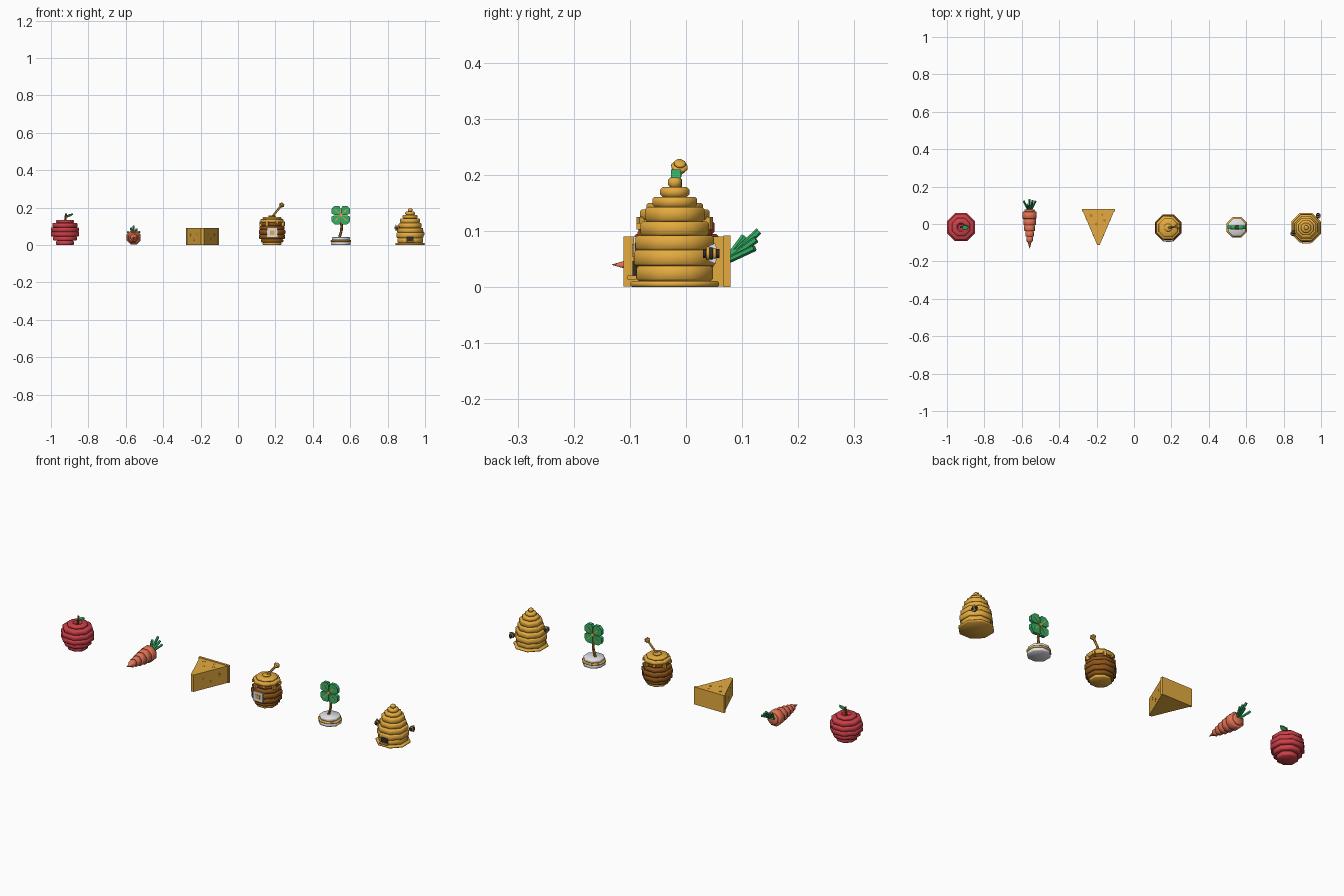
import bpy, bmesh, math
from mathutils import Vector, Matrix

if "Cube" in bpy.data.objects:
    bpy.data.objects.remove(bpy.data.objects["Cube"])


def mat(name, r, g, b):
    m = bpy.data.materials.new(name)
    m.diffuse_color = (r, g, b, 1)
    m.use_nodes = True
    m.node_tree.nodes["Principled BSDF"].inputs["Base Color"].default_value = m.diffuse_color
    return m


RED = mat("apple red", 0.60, 0.05, 0.065)
ORANGE = mat("carrot orange", 0.86, 0.19, 0.10)
GOLD = mat("gold", 0.78, 0.41, 0.05)
CHEESE_HOLE = mat("cheese hole", 0.52, 0.25, 0.03)
DARKGOLD = mat("wood", 0.38, 0.18, 0.03)
BROWN = mat("honey brown", 0.27, 0.09, 0.01)
GREEN = mat("leaf green", 0.035, 0.43, 0.13)
WHITE = mat("stone white", 0.78, 0.78, 0.82)
DARK = mat("dark", 0.03, 0.025, 0.025)


def finish(name, bm, material, matrix=Matrix(), smooth=False):
    bmesh.ops.recalc_face_normals(bm, faces=bm.faces)
    bm.transform(matrix)
    me = bpy.data.meshes.new(name)
    bm.to_mesh(me)
    bm.free()
    me.materials.append(material)
    if smooth:
        me.shade_smooth()
        me.set_sharp_from_angle(angle=math.radians(46))
    ob = bpy.data.objects.new(name, me)
    bpy.context.collection.objects.link(ob)
    return ob


def lathe(name, profile, material, matrix=Matrix(), n=8):
    """Turn (radius, z) points into an n-sided closed solid."""
    bm = bmesh.new()
    k = 1 / math.cos(math.pi / n)
    rings = []
    for r, z in profile:
        rings.append([bm.verts.new((r * k * math.cos((i + .5) * math.tau / n),
                                    r * k * math.sin((i + .5) * math.tau / n), z)) for i in range(n)])
    for a, b in zip(rings, rings[1:]):
        for i in range(n):
            j = (i + 1) % n
            bm.faces.new((a[i], a[j], b[j], b[i]))
    bm.faces.new(rings[0][::-1])
    bm.faces.new(rings[-1])
    return finish(name, bm, material, matrix, True)


def tiers(steps, z=0.0, b=0.004):
    """Profile of stacked chamfered slabs given as (radius, height)."""
    pts = []
    for r, h in steps:
        pts += [(r - b, z), (r, z + b), (r, z + h - b), (r - b, z + h)]
        z += h
    return pts


def move(x, y, z):
    return Matrix.Translation((x, y, z))


def rod(name, a, b, r, material, n=6, r2=None):
    a, b = Vector(a), Vector(b)
    rot = (b - a).to_track_quat('Z', 'Y').to_matrix().to_4x4()
    return lathe(name, [(r, 0), (r2 or r, (b - a).length)], material, Matrix.Translation(a) @ rot, n)


def box(name, c, s, material, rot=Matrix()):
    bm = bmesh.new()
    bmesh.ops.create_cube(bm, size=1)
    return finish(name, bm, material, move(*c) @ rot @ Matrix.Diagonal((*s, 1)))


def prism(name, pts, h, material, matrix=Matrix()):
    bm = bmesh.new()
    f = bm.faces.new([bm.verts.new((x, y, 0)) for x, y in pts])
    top = bmesh.ops.extrude_face_region(bm, geom=[f])["geom"]
    bmesh.ops.translate(bm, vec=(0, 0, h), verts=[v for v in top if isinstance(v, bmesh.types.BMVert)])
    return finish(name, bm, material, matrix)


UPRIGHT = Matrix.Rotation(math.pi / 2, 4, 'X')   # local y -> z, local z -> -y

# Apple
A = (-0.925, -0.017)
apple = tiers([(.048, .023), (.064, .024), (.075, .024), (.075, .024), (.068, .023), (.048, .015)])
lathe("apple_body", apple + [(.022, .133), (.015, .124)], RED, move(*A, 0))
rod("apple_stem", (A[0], A[1], .122), (A[0] + .006, A[1], .168), .005, BROWN)
prism("apple_leaf", [(0, 0), (.014, .012), (.03, .011), (.044, 0), (.03, -.011), (.014, -.012)], .007, GREEN,
      move(A[0] + .003, A[1], .146) @ Matrix.Rotation(-.4, 4, 'Y') @ Matrix.Rotation(.25, 4, 'X'))

# Carrot lying along y, tip to the front
C = (-0.558, 0.045)
carrot = tiers([(.028, .012), (.038, .038), (.034, .034), (.029, .032), (.023, .03), (.017, .026)], 0, .003)
lathe("carrot_body", carrot + [(.010, .176), (.0005, .21)], ORANGE, move(C[0], .078, .04) @ UPRIGHT)
for i, (dx, y, z) in enumerate([(-.031, .122, .07), (.031, .122, .07), (0, .13, .1),
                                (-.014, .104, .09), (.016, .125, .085)]):
    rod(f"carrot_top_{i}", (C[0] + dx * .2, .07, .045), (C[0] + dx, y, z), .0048, GREEN, 6, .0055)

# Cheese wedge with rind and holes
W = -0.19
prism("cheese_wedge", [(W - .084, .07), (W + .084, .07), (W + .007, -.111), (W - .007, -.111)], .089, GOLD,
      move(0, 0, .001))
box("cheese_rind", (W, .073, .046), (.176, .012, .092), GOLD)
for i, (dx, y, r) in enumerate([(-.04, .045, .008), (.02, .05, .006), (.033, .02, .008), (-.012, .0, .007)]):
    rod(f"cheese_top_hole_{i}", (W + dx, y, .088), (W + dx, y, .0908), r, CHEESE_HOLE, 8)
for s in (-1, 1):
    nrm = Vector((s * .181, -.077, 0)).normalized()
    for i, (t, z, r) in enumerate([(.25, .055, .008), (.5, .03, .007), (.72, .058, .007)]):
        p = Vector((W + s * (.084 - .077 * t), .07 - .181 * t, z))
        rod(f"cheese_side_hole_{s}_{i}", p - nrm * .002, p + nrm * .0008, r, CHEESE_HOLE, 8)

# Honey jar
J = (0.182, -0.02)
JM = move(*J, 0)
lathe("jar_foot", tiers([(.05, .014)], 0, .003), GOLD, JM)
lathe("jar_body", tiers([(.06, .018), (.069, .025), (.071, .025), (.066, .02), (.056, .018)], .014), BROWN, JM)
lathe("jar_rim", tiers([(.062, .018)], .12, .003), GOLD, JM)
lathe("jar_lid", tiers([(.05, .012), (.02, .008)], .138, .003), GOLD, JM)
for i in range(8):
    a = (i + .5) * math.tau / 8
    h = .022 if i % 2 else .012
    box(f"honey_drip_{i}", (J[0] + .064 * math.cos(a), J[1] + .064 * math.sin(a), .125 - h / 2),
        (.014, .014, h), GOLD, Matrix.Rotation(a, 4, 'Z'))
box("jar_label", (J[0], J[1] - .071, .066), (.056, .006, .048), WHITE)
box("label_patch", (J[0], J[1] - .0745, .066), (.024, .003, .022), GOLD)
d0, d1 = Vector((J[0], J[1], .15)), Vector((.232, -.012, .212))
rod("dipper_handle", d0, d1, .005, GOLD)
rot = (d1 - d0).to_track_quat('Z', 'Y').to_matrix().to_4x4()
lathe("dipper_head", tiers([(.010, .007), (.014, .008), (.010, .007)], -.008, .002), GOLD,
      Matrix.Translation(d1) @ rot)

# Clover on a stone base
K = (0.55, -0.018)
KM = move(*K, 0)
lathe("stone_base_lower", tiers([(.052, .017)], 0, .003), WHITE, KM)
lathe("base_gold_band", tiers([(.055, .009)], .017, .002), GOLD, KM)
lathe("stone_base_upper", tiers([(.048, .016)], .026, .003), WHITE, KM)
path = [(-.008, .04), (.003, .075), (.004, .10), (0, .16)]
for i, (p, q) in enumerate(zip(path, path[1:])):
    rod(f"clover_stem_{i}", (K[0] + p[0], K[1], p[1]), (K[0] + q[0], K[1], q[1]), .006, DARKGOLD)
leaf = [(.001, .001), (.002, .036), (.009, .05), (.032, .05), (.042, .042),
        (.05, .032), (.05, .009), (.036, .002)]
for i in range(4):
    R = Matrix.Rotation(i * math.pi / 2, 4, 'Z')
    M = move(K[0], K[1] + .009, .16) @ UPRIGHT @ R
    prism(f"clover_leaf_{i}", leaf, .018, GREEN, M)
    prism(f"clover_vein_{i}", [(0, 0), (.028, .033), (.033, .028)], .022, GOLD, move(0, .002, 0) @ M)
rod("clover_centre", (K[0], K[1] - .013, .16), (K[0], K[1] + .013, .16), .008, GOLD, 8)

# Beehive
H = (0.92, -0.02)
HM = move(*H, 0)
lathe("hive_floor", tiers([(.079, .011)], 0, .003), GOLD, HM)
lathe("hive_body", tiers([(.068, .027), (.073, .028), (.070, .026), (.061, .025), (.053, .026),
                          (.040, .018), (.026, .017), (.012, .017)], .011), GOLD, HM)
box("hive_door", (H[0], H[1] - .071, .034), (.038, .008, .026), DARK)
box("door_step", (H[0], H[1] - .076, .017), (.046, .016, .007), GOLD)

# Bees on the hive
for n, (x, y, z) in enumerate([(.85, -.05, .092), (.985, .045, .06)]):
    s = -1 if n == 0 else 1
    for i, (r, m) in enumerate([(.008, DARK), (.012, GOLD), (.013, DARK), (.012, GOLD), (.008, DARK)]):
        lathe(f"bee_{n}_band_{i}", tiers([(r, .006)], 0, .001), m, move(x, y + .015 - i * .006, z) @ UPRIGHT)
    for side in (-1, 1):
        box(f"bee_{n}_wing_{side}", (x + s * .006, y + .003, z + side * .011), (.004, .012, .010), WHITE,
            Matrix.Rotation(side * .4, 4, 'X'))
